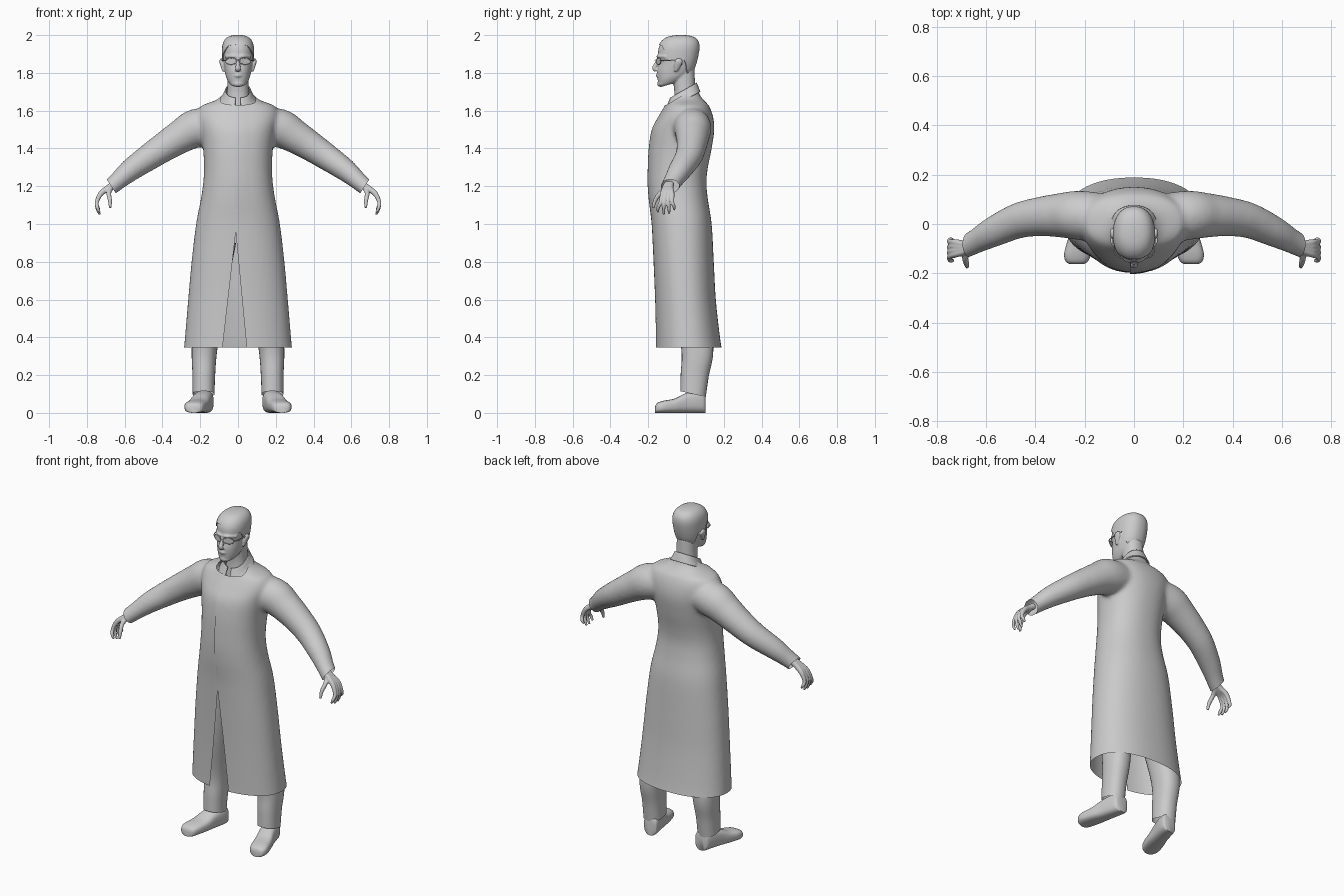
import bpy, bmesh, math
from mathutils import Vector

if "Cube" in bpy.data.objects:
    bpy.data.objects.remove(bpy.data.objects["Cube"])

grey = bpy.data.materials.new("plain grey")
grey.use_nodes = True
grey.diffuse_color = (0.6, 0.6, 0.6, 1)
grey.node_tree.nodes["Principled BSDF"].inputs["Base Color"].default_value = (0.6, 0.6, 0.6, 1)


def refine(table, n=5):
    """Catmull-Rom through a short table of parameters."""
    out = []
    for i in range(len(table) - 1):
        a, b, c, d = (table[min(max(i + k, 0), len(table) - 1)] for k in (-1, 0, 1, 2))
        for s in range(n):
            t = s / n
            out.append(tuple(q + 0.5 * t * (r - p + t * (2*p - 5*q + 4*r - s4 + t * (3*(q - r) + s4 - p)))
                             for p, q, r, s4 in zip(a, b, c, d)))
    return out + [table[-1]]


def power(v, p):
    return math.copysign(abs(v) ** (2 / p), v)


def ring_point(row, ang, p=2.25, grow=0):
    """Point on a level ring: z, tilt, half width, front y, back y, centre x."""
    z, tilt, rx, yf, yb, cx = row
    s = power(math.sin(ang), p)
    return Vector((cx + (rx + grow) * power(math.cos(ang), p),
                   (yf + yb) / 2 + ((yb - yf) / 2 + grow) * s, z + tilt * s))


def rings(table, n=40, gap=0.0, p=2.25):
    steps = n if gap == 0 else n + 1
    return [[ring_point(r, -math.pi / 2 + gap + (2 * math.pi - 2 * gap) * i / n, p)
             for i in range(steps)] for r in refine(table)]


def tube(table, n=14, fine=4):
    """Elliptical tube along x, y, z points with two radii."""
    pts, rows = refine(table, fine), []
    for i, p in enumerate(pts):
        t = (Vector(pts[min(i + 1, len(pts) - 1)][:3]) - Vector(pts[max(i - 1, 0)][:3])).normalized()
        ref = Vector((0, 1, 0)) if abs(t.y) < 0.9 else Vector((0, 0, 1))
        u = t.cross(ref).normalized()
        v = u.cross(t)
        rows.append([Vector(p[:3]) + u * p[3] * math.cos(k * math.tau / n)
                     + v * p[4] * math.sin(k * math.tau / n) for k in range(n)])
    return rows


def flip(rows):
    return [[Vector((-v.x, v.y, v.z)) for v in r] for r in rows]


def build(name, lofts, caps=(True, True), closed=True):
    bm = bmesh.new()
    for rows in lofts:
        vs = [[bm.verts.new(v) for v in r] for r in rows]
        n = len(vs[0])
        for a, b in zip(vs, vs[1:]):
            for i in range(n if closed else n - 1):
                j = (i + 1) % n
                bm.faces.new((a[i], a[j], b[j], b[i]))
        for k, end in enumerate((vs[0], vs[-1])):
            if caps[k]:
                bm.faces.new(end)
    bmesh.ops.recalc_face_normals(bm, faces=bm.faces[:])
    me = bpy.data.meshes.new(name)
    bm.to_mesh(me)
    bm.free()
    ob = bpy.data.objects.new(name, me)
    bpy.context.collection.objects.link(ob)
    me.materials.append(grey)
    return ob


def fuse(ob, voxel, rounds):
    """Merge overlapping solids into one soft skin."""
    m = ob.modifiers.new("merge", 'REMESH')
    m.mode, m.voxel_size = 'VOXEL', voxel
    s = ob.modifiers.new("soften", 'SMOOTH')
    s.factor, s.iterations = 0.5, rounds
    dg = bpy.context.evaluated_depsgraph_get()
    me = bpy.data.meshes.new_from_object(ob.evaluated_get(dg))
    ob.modifiers.clear()
    ob.data = me
    me.materials.clear()
    me.materials.append(grey)


def finish(ob, angle=50, mirror=False):
    if mirror:
        ob.modifiers.new("mirror", 'MIRROR')
    bpy.ops.object.select_all(action='DESELECT')
    ob.select_set(True)
    bpy.context.view_layer.objects.active = ob
    bpy.ops.object.shade_smooth_by_angle(angle=math.radians(angle))


# Long coat: body and sleeves merged, then trimmed open
body = rings([(.3, 0, .29, -.16, .197, 0), (.4, 0, .281, -.16, .18, 0), (.6, 0, .264, -.164, .158, 0),
              (.8, 0, .246, -.172, .147, 0), (1, 0, .222, -.182, .136, 0), (1.13, 0, .197, -.194, .116, 0),
              (1.22, 0, .184, -.198, .108, 0), (1.3, 0, .18, -.197, .116, 0), (1.4, 0, .185, -.192, .136, 0),
              (1.5, 0, .2, -.176, .15, 0), (1.57, 0, .215, -.14, .143, 0), (1.62, 0, .2, -.11, .125, 0),
              (1.64, 0, .16, -.1, .11, 0), (1.66, 0, .11, -.09, .09, 0), (1.7, 0, .072, -.08, .066, 0),
              (1.78, 0, .064, -.07, .055, 0)], 48)
sleeve = tube([(.1, .02, 1.525, .09, .1), (.22, .035, 1.507, .103, .1), (.3, .035, 1.465, .09, .09),
               (.38, .03, 1.415, .08, .08), (.47, .013, 1.355, .071, .072), (.57, -.032, 1.285, .06, .062),
               (.64, -.07, 1.225, .048, .05), (.71, -.105, 1.165, .042, .045)], 24)
coat = build("long_coat", [body, sleeve, flip(sleeve)])
fuse(coat, .011, 8)
bm = bmesh.new()
bm.from_mesh(coat.data)


def trim(co, no, keep=lambda v: True, clear=True):
    faces = [f for f in bm.faces if keep(f.calc_center_median())]
    geom = faces + list({e for f in faces for e in f.edges}) + list({v for f in faces for v in f.verts})
    return bmesh.ops.bisect_plane(bm, geom=geom, plane_co=co, plane_no=no, clear_outer=clear)["geom_cut"]


trim((0, 0, .345), (0, 0, -1))
trim((0, -.02, 1.68), (0, -.51, .86))
for s in (1, -1):
    trim((s * .678, 0, 1.21), (s * .83, 0, -.55), lambda v: v.x * s > .5)
# Front slit of the skirt
apex = Vector((-.012, 0, .955))
sides = [Vector((.61, 0, .058)), Vector((-.61, 0, .07))]
for no in sides:
    trim(apex, no, lambda v: v.y < 0 and v.z < 1 and abs(v.x) < .15, False)
bmesh.ops.delete(bm, context='FACES', geom=[
    f for f in bm.faces if f.calc_center_median().y < 0 and f.calc_center_median().z < .955
    and all((f.calc_center_median() - apex).dot(no) < 0 for no in sides)])
# Overlapping front closure
seam = -.016
cut = trim((seam, 0, 0), (1, 0, 0), lambda v: v.y < -.05 and v.z > .97 and abs(v.x) < .1, False)
bmesh.ops.split_edges(bm, edges=[e for e in cut if isinstance(e, bmesh.types.BMEdge)
                                 and min(v.co.z for v in e.verts) > 1.08])
for v in bm.verts:
    if v.co.y < -.05 and v.co.z > 1 and seam - .001 < v.co.x < .06 and v.link_faces:
        if all(f.calc_center_median().x > seam for f in v.link_faces):
            v.co.y -= .006 * (1 - (v.co.x - seam) / .08) * min(1, (v.co.z - 1) / .2)
bm.to_mesh(coat.data)
bm.free()
finish(coat)

# Standing collar
collar = build("collar", [rings([(1.655, .045, .095, -.108, .076, 0), (1.677, .047, .08, -.1, .067, 0),
                                 (1.708, .04, .067, -.085, .057, 0)], 36, .16)], (False, False), False)
collar.modifiers.new("cloth", 'SOLIDIFY').thickness = .007
finish(collar)

# Head, neck and ears in one skin
skull = [(1.737, .012, .03, -.135, -.05, 0), (1.747, .014, .046, -.145, -.02, 0), (1.775, .01, .062, -.15, .01, 0),
         (1.81, 0, .07, -.153, .035, 0), (1.85, 0, .076, -.146, .05, 0), (1.89, 0, .079, -.148, .06, 0),
         (1.93, 0, .079, -.145, .066, 0), (1.96, 0, .071, -.13, .061, 0), (1.98, 0, .055, -.105, .045, 0),
         (1.99, 0, .035, -.075, .02, 0), (1.994, 0, .012, -.04, -.01, 0)]
neck = rings([(1.6, 0, .07, -.07, .06, 0), (1.7, 0, .058, -.062, .05, 0), (1.82, 0, .056, -.08, .045, 0)], 24)
nose = tube([(0, -.143, 1.885, .008, .008), (0, -.156, 1.85, .01, .011), (0, -.168, 1.826, .015, .012),
             (0, -.158, 1.812, .014, .01)])
lips = tube([(-.028, -.142, 1.785, .003, .003), (0, -.152, 1.786, .01, .009), (.028, -.142, 1.785, .003, .003)])
chin = tube([(-.032, -.125, 1.744, .01, .01), (0, -.138, 1.742, .016, .015), (.032, -.125, 1.744, .01, .01)])
brow = tube([(-.068, -.105, 1.885, .008, .008), (-.03, -.144, 1.888, .009, .01), (0, -.145, 1.885, .009, .009),
             (.03, -.144, 1.888, .009, .01), (.068, -.105, 1.885, .008, .008)])
ear = tube([(.076, -.056, 1.808, .007, .008), (.083, -.046, 1.838, .01, .018), (.088, -.038, 1.862, .011, .021),
            (.086, -.038, 1.876, .006, .012)])
head = build("head", [rings(skull), neck, nose, lips, chin, brow, ear, flip(ear)])
fuse(head, .0045, 4)
finish(head, 70)

# Short hair cap following the skull above the hairline
fine, hairline = refine(skull, 12), [(0, 1.95), (35, 1.945), (55, 1.915), (72, 1.895), (83, 1.86), (93, 1.865),
                                     (108, 1.87), (125, 1.815), (150, 1.765), (180, 1.748)]


def skull_row(z):
    for a, b in zip(fine, fine[1:]):
        if z <= b[0]:
            t = max(0, (z - a[0]) / (b[0] - a[0]))
            return tuple(p + (q - p) * t for p, q in zip(a, b))
    return fine[-1]


def hair_z(deg):
    for (a, za), (b, zb) in zip(hairline, hairline[1:]):
        if deg <= b:
            return za + (zb - za) * (deg - a) / (b - a)
    return hairline[-1][1]


hair_rows = []
for k in range(-1, 17):
    t, row = math.sin(max(k, 0) / 16 * math.pi / 2), []
    for i in range(64):
        low = hair_z(abs((i * 360 / 64 + 180) % 360 - 180))
        ang = -math.pi / 2 + i * math.tau / 64
        pt = ring_point(skull_row(low + (1.994 - low) * t), ang, 2.25, -.004 if k < 0 else .006)
        row.append(pt + Vector((0, 0, .006 * t)))
    hair_rows.append(row)
finish(build("hair", [hair_rows], (False, True)), 60)

# Glasses: oval lenses, thin rims, bridge and side arms
lens, rim = [], []
for k in range(25):
    a = k * math.tau / 24
    rim.append((.036 + .029 * math.cos(a), -.157 + .012 * (1 + math.cos(a)), 1.862 + .017 * math.sin(a), .0025, .0025))
for dy in (-.001, .001):
    lens.append([Vector(p[:3]) + Vector((0, dy, 0)) for p in rim[:-1]])
arm = tube([(.064, -.135, 1.866, .003, .003), (.079, -.115, 1.866, .003, .003), (.086, -.045, 1.868, .003, .003)], 6)
bridge = tube([(0, -.164, 1.868, .0025, .0025), (.009, -.156, 1.866, .0025, .0025)], 6)
finish(build("glasses", [lens, tube(rim, 6, 1), arm, bridge]), mirror=True)

# Hands with curled fingers
digits = []
for y, knuckle, tip, low in ((-.135, -.125, -.148, 1.062), (-.115, -.108, -.118, 1.05),
                             (-.095, -.09, -.09, 1.053), (-.072, -.073, -.063, 1.075)):
    digits.append(tube([(.655, -.088 + (y + .1) * .35, 1.212, .018, .016), (.69, (y - .09) / 2, 1.188, .017, .015),
                        (.727, knuckle, 1.16, .014, .012), (.748, y, 1.115, .0105, .01),
                        (.744, tip, (1.11 + low) / 2, .0095, .009), (.732, tip, low, .006, .006)]))
digits.append(tube([(.67, -.095, 1.195, .015, .016), (.684, -.135, 1.165, .013, .013),
                    (.678, -.163, 1.125, .011, .011), (.676, -.174, 1.085, .007, .007)]))
hands = build("hands", digits)
fuse(hands, .004, 3)
finish(hands, 70, True)

# Trousers
leg = [(.1, -.015, .058, -.03, .105, .182), (.2, -.008, .06, -.028, .12, .181), (.34, 0, .068, -.025, .145, .177),
       (.6, 0, .082, -.07, .12, .15), (.9, 0, .1, -.1, .1, .11)]
finish(build("trousers", [rings(leg, 28)], (False, True)), mirror=True)

# Shoes, toes turned slightly outward
shoe = []
for y, cx, w, h in refine([(-.163, .232, .025, .035), (-.153, .232, .044, .052), (-.12, .228, .055, .064),
                           (-.06, .212, .055, .076), (0, .195, .051, .105), (.06, .18, .049, .118),
                           (.095, .173, .043, .11), (.104, .171, .03, .09)]):
    shoe.append([Vector((cx + w * power(math.cos(a), 2.8), y, h / 2 + h / 2 * power(math.sin(a), 2.8)))
                 for a in (i * math.tau / 28 for i in range(28))])
finish(build("shoes", [shoe]), mirror=True)
